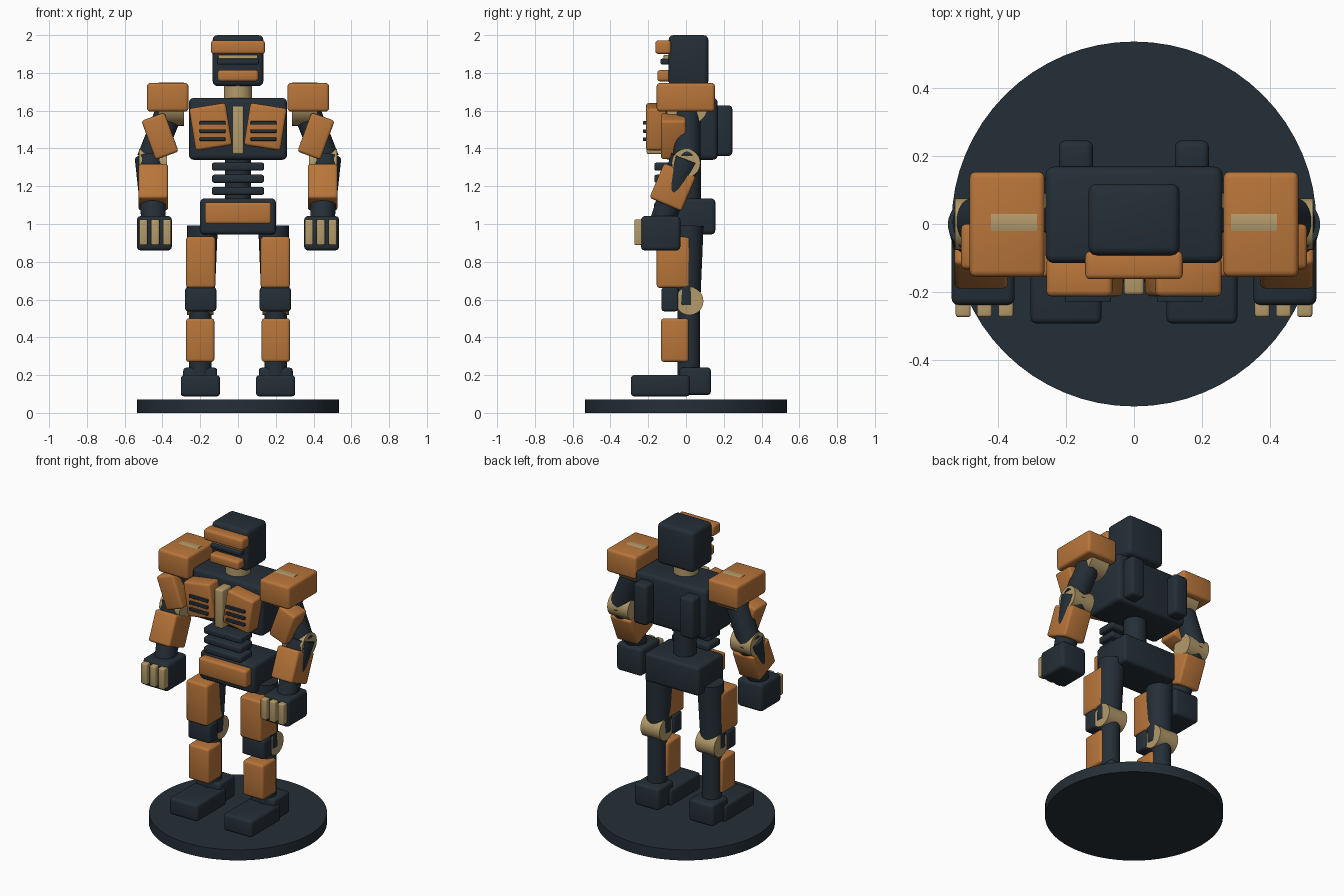
import bpy, bmesh, math
from mathutils import Vector, Matrix

cube = bpy.data.objects.get("Cube")
if cube:
    bpy.data.objects.remove(cube, do_unlink=True)


def material(name, rgb):
    m = bpy.data.materials.new(name)
    m.use_nodes = True
    m.diffuse_color = (*rgb, 1)
    m.node_tree.nodes["Principled BSDF"].inputs["Base Color"].default_value = (*rgb, 1)
    return m


DARK = material("dark slate", (0.018, 0.028, 0.038))
ORANGE = material("burnt orange", (0.48, 0.178, 0.042))
TAN = material("tan brass", (0.45, 0.325, 0.145))


def finish(name, bm, mat):
    mesh = bpy.data.meshes.new(name)
    bm.to_mesh(mesh)
    bm.free()
    mesh.materials.append(mat)
    ob = bpy.data.objects.new(name, mesh)
    bpy.context.collection.objects.link(ob)
    bpy.ops.object.select_all(action='DESELECT')
    ob.select_set(True)
    bpy.context.view_layer.objects.active = ob
    bpy.ops.object.shade_smooth_by_angle(angle=math.radians(35))
    return ob


def box(name, mat, x, y, z, bevel=0.015, tilt=0, axis='Y'):
    """Rounded block from (min, max) ranges, optionally tilted about its centre."""
    size = [r[1] - r[0] for r in (x, y, z)]
    centre = Vector([(r[0] + r[1]) / 2 for r in (x, y, z)])
    bm = bmesh.new()
    bmesh.ops.create_cube(bm, size=1)
    bmesh.ops.scale(bm, vec=size, verts=bm.verts)
    if bevel:
        bmesh.ops.bevel(bm, geom=bm.edges[:], offset=min(bevel, min(size) * 0.3),
                        segments=3, profile=0.5, affect='EDGES')
    bm.transform(Matrix.Translation(centre) @ Matrix.Rotation(math.radians(tilt), 4, axis))
    return finish(name, bm, mat)


def rod(name, mat, start, end, r1, r2=None, sides=32):
    """Cylinder or cone running from start to end."""
    a, b = Vector(start), Vector(end)
    bm = bmesh.new()
    bmesh.ops.create_cone(bm, cap_ends=True, segments=sides, radius1=r1,
                          radius2=r2 or r1, depth=(b - a).length)
    turn = (b - a).to_track_quat('Z', 'Y').to_matrix().to_4x4()
    bm.transform(Matrix.Translation((a + b) / 2) @ turn)
    return finish(name, bm, mat)


# Display base
rod("base_disc", DARK, (0, 0, 0), (0, 0, 0.07), 0.535, sides=64)

# Head and neck
box("head", DARK, (-0.134, 0.134), (-0.092, 0.118), (1.73, 2.0), 0.025)
box("brow", ORANGE, (-0.143, 0.143), (-0.162, -0.08), (1.9, 1.972))
box("visor", DARK, (-0.11, 0.11), (-0.135, -0.08), (1.845, 1.875), 0.008)
box("visor_light", TAN, (-0.105, 0.105), (-0.118, -0.08), (1.87, 1.895), 0.004)
box("jaw_guard", ORANGE, (-0.108, 0.108), (-0.152, -0.08), (1.755, 1.815))
rod("neck", TAN, (0, 0, 1.64), (0, 0, 1.75), 0.075)

# Torso and waist
box("torso", DARK, (-0.26, 0.26), (-0.115, 0.168), (1.34, 1.667), 0.025)
box("sternum", TAN, (-0.03, 0.03), (-0.208, -0.1), (1.37, 1.625), 0.01)
rod("spine", DARK, (0, 0.01, 1.1), (0, 0.01, 1.4), 0.07)
for i in range(3):
    top = 1.325 - i * 0.064
    box(f"waist_slat_{i + 1}", DARK, (-0.138, 0.138), (-0.168, -0.04), (top - 0.043, top), 0.012)
box("pelvis", DARK, (-0.2, 0.2), (-0.115, 0.155), (0.945, 1.135), 0.02)
box("pelvis_plate", ORANGE, (-0.176, 0.176), (-0.17, -0.1), (1.0, 1.115))

# Paired parts
for side, s in (("left", 1), ("right", -1)):
    def at(a, b):
        return tuple(sorted((s * a, s * b)))

    # Chest and back
    box(f"{side}_chest_plate", ORANGE, at(0.047, 0.243), (-0.212, -0.1), (1.402, 1.628),
        0.015, s * 9)
    for i in range(3):
        z = 1.535 - i * 0.043
        box(f"{side}_chest_vent_{i + 1}", DARK, at(0.067, 0.203), (-0.228, -0.2),
            (z - 0.009, z + 0.009), 0.003)
    box(f"{side}_back_pack", DARK, at(0.12, 0.22), (0.14, 0.245), (1.36, 1.628), 0.02)

    # Arm
    box(f"{side}_shoulder_pad", ORANGE, at(0.262, 0.482), (-0.155, 0.153), (1.595, 1.747), 0.018)
    rod(f"{side}_shoulder_joint", TAN, (s * 0.285, 0.004, 1.635), (s * 0.42, 0.004, 1.635), 0.115)
    rod(f"{side}_upper_arm", DARK, (s * 0.355, 0.005, 1.62), (s * 0.465, 0.005, 1.34), 0.072)
    box(f"{side}_upper_arm_plate", ORANGE, at(0.348, 0.478), (-0.133, 0.0), (1.355, 1.575),
        0.015, s * 20)
    rod(f"{side}_elbow_joint", TAN, (s * 0.375, 0, 1.322), (s * 0.525, 0, 1.322), 0.076)
    rod(f"{side}_forearm", DARK, (s * 0.463, 0.0, 1.345), (s * 0.447, -0.125, 1.02), 0.083, 0.064)
    box(f"{side}_forearm_plate", ORANGE, at(0.37, 0.527), (-0.162, 0.022), (1.095, 1.295),
        0.015, -23, 'X')
    box(f"{side}_hand", DARK, at(0.35, 0.535), (-0.238, -0.03), (0.86, 1.042), 0.02)
    for i in range(3):
        x = 0.376 + i * 0.0625
        box(f"{side}_finger_{i + 1}", TAN, at(x - 0.022, x + 0.022), (-0.273, -0.22),
            (0.888, 1.025), 0.008)

    # Leg
    rod(f"{side}_thigh", DARK, (s * 0.188, 0.012, 0.99), (s * 0.2, 0.0, 0.57), 0.081, 0.075)
    box(f"{side}_thigh_plate", ORANGE, at(0.12, 0.275), (-0.155, 0.02), (0.662, 0.933))
    rod(f"{side}_knee_joint", TAN, (s * 0.13, 0.018, 0.592), (s * 0.27, 0.018, 0.592), 0.074)
    box(f"{side}_knee_guard", DARK, at(0.115, 0.28), (-0.13, -0.04), (0.538, 0.665))
    rod(f"{side}_shin", DARK, (s * 0.2, 0.015, 0.6), (s * 0.2, 0.015, 0.18), 0.06)
    box(f"{side}_shin_plate", ORANGE, at(0.125, 0.275), (-0.132, 0.014), (0.27, 0.5))
    box(f"{side}_foot", DARK, at(0.095, 0.303), (-0.292, 0.02), (0.087, 0.2), 0.018)
    box(f"{side}_heel", DARK, at(0.11, 0.29), (-0.035, 0.132), (0.095, 0.24), 0.018)
